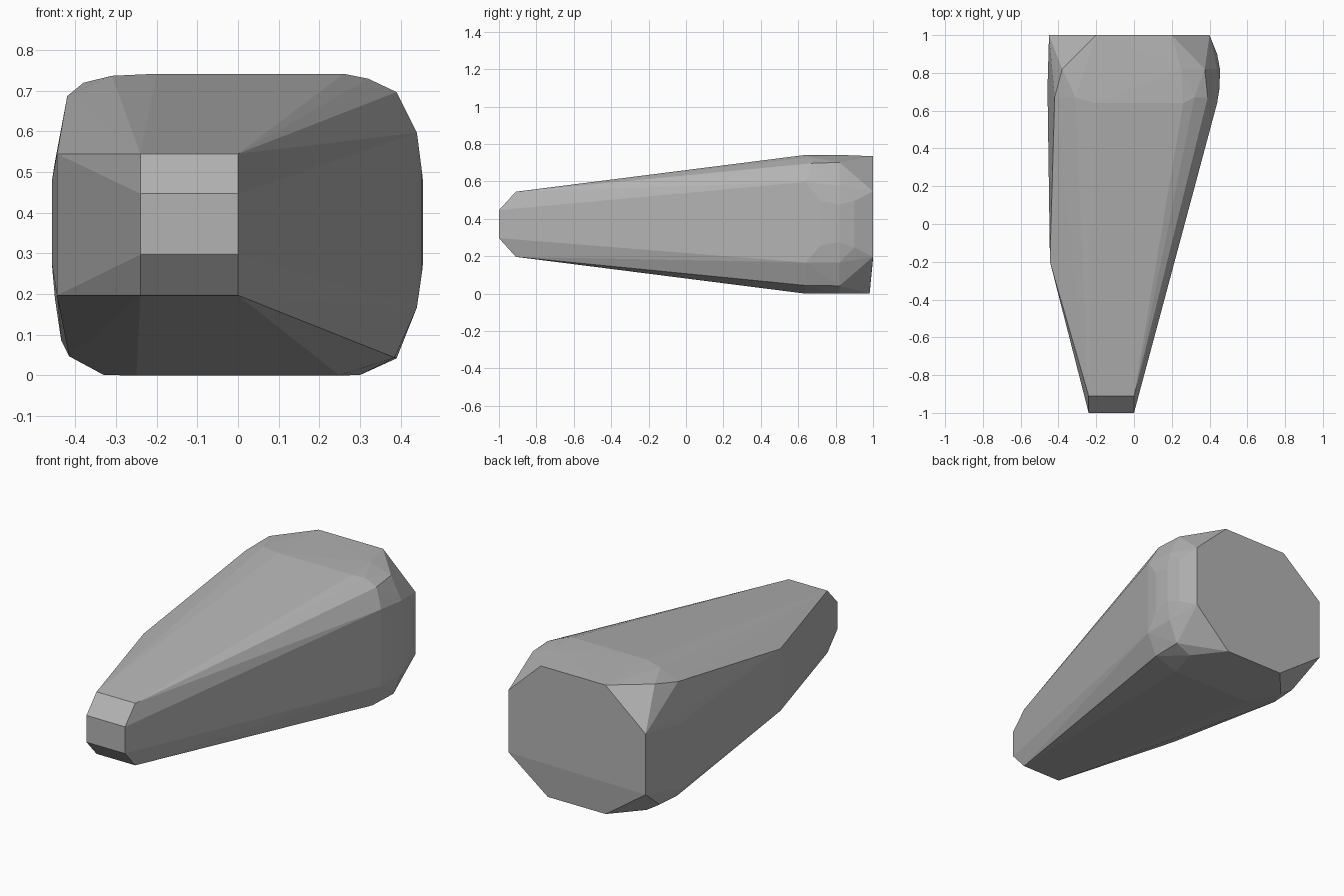
import bpy
import bmesh

cube = bpy.data.objects.get("Cube")
if cube:
    bpy.data.objects.remove(cube, do_unlink=True)

grey = bpy.data.materials.new("plain_grey")
grey.use_nodes = True
grey.diffuse_color = (0.45, 0.45, 0.45, 1)
grey.node_tree.nodes["Principled BSDF"].inputs["Base Color"].default_value = (0.45, 0.45, 0.45, 1)

bm = bmesh.new()


def ring(y, points):
    """Add one cross-section of (x, z) points at depth y."""
    for x, z in points:
        bm.verts.new((x, y, z))


def block(y, left, right, low, high):
    """Add a rectangular cross-section."""
    ring(y, [(x, z) for x in (left, right) for z in (low, high)])


# Blunt tip with bevelled upper and lower edges
block(-1, -0.24, 0, 0.30, 0.45)
block(-0.91, -0.24, 0, 0.20, 0.548)

# Bend on the straighter side
ring(-0.2, [(-0.445, 0.2), (-0.445, 0.548)])

# Start of the broad rounded body
ring(0.64, [(-0.2, 0.745), (0.26, 0.745), (0.44, 0.6), (0.44, 0.17),
            (0.385, 0.047), (0.25, 0.003), (-0.25, 0.003)])
ring(0.67, [(-0.31, 0.74), (-0.42, 0.69), (-0.435, 0.09),
            (-0.415, 0.05), (0.32, 0.733), (0.39, 0.7)])

# Widest part of the body
ring(0.72, [(-0.458, 0.48), (-0.458, 0.28), (0.453, 0.5), (0.453, 0.26)])
ring(0.82, [(-0.38, 0.723), (0.25, 0.745), (0.375, 0.705), (0.44, 0.58),
            (0.455, 0.48), (0.455, 0.28), (0.44, 0.17), (0.39, 0.045),
            (0.3, 0.004), (-0.33, 0.004), (-0.41, 0.055)])
ring(0.9, [(0.44, 0.5), (0.44, 0.25)])

# Eight-sided back, its lower edge leaning slightly inward
ring(1, [(0.4, 0.2), (0.4, 0.55), (0.2, 0.738), (-0.2, 0.738),
         (-0.45, 0.53), (-0.45, 0.19)])
ring(0.982, [(-0.19, 0.005), (0.17, 0.005)])

# Wrap the sections in one faceted shell
result = bmesh.ops.convex_hull(bm, input=bm.verts)
spare = {e for e in result["geom_interior"] + result["geom_unused"]
         if isinstance(e, bmesh.types.BMVert)}
bmesh.ops.delete(bm, geom=list(spare), context="VERTS")
bmesh.ops.dissolve_limit(bm, angle_limit=0.01, verts=bm.verts, edges=bm.edges)
bmesh.ops.recalc_face_normals(bm, faces=bm.faces)

mesh = bpy.data.meshes.new("tapered_body")
bm.to_mesh(mesh)
bm.free()
mesh.materials.append(grey)
body = bpy.data.objects.new("tapered_body", mesh)
bpy.context.collection.objects.link(body)

# Rest the shell on the ground
lowest = min(v.co.z for v in mesh.vertices)
for v in mesh.vertices:
    v.co.z -= lowest
